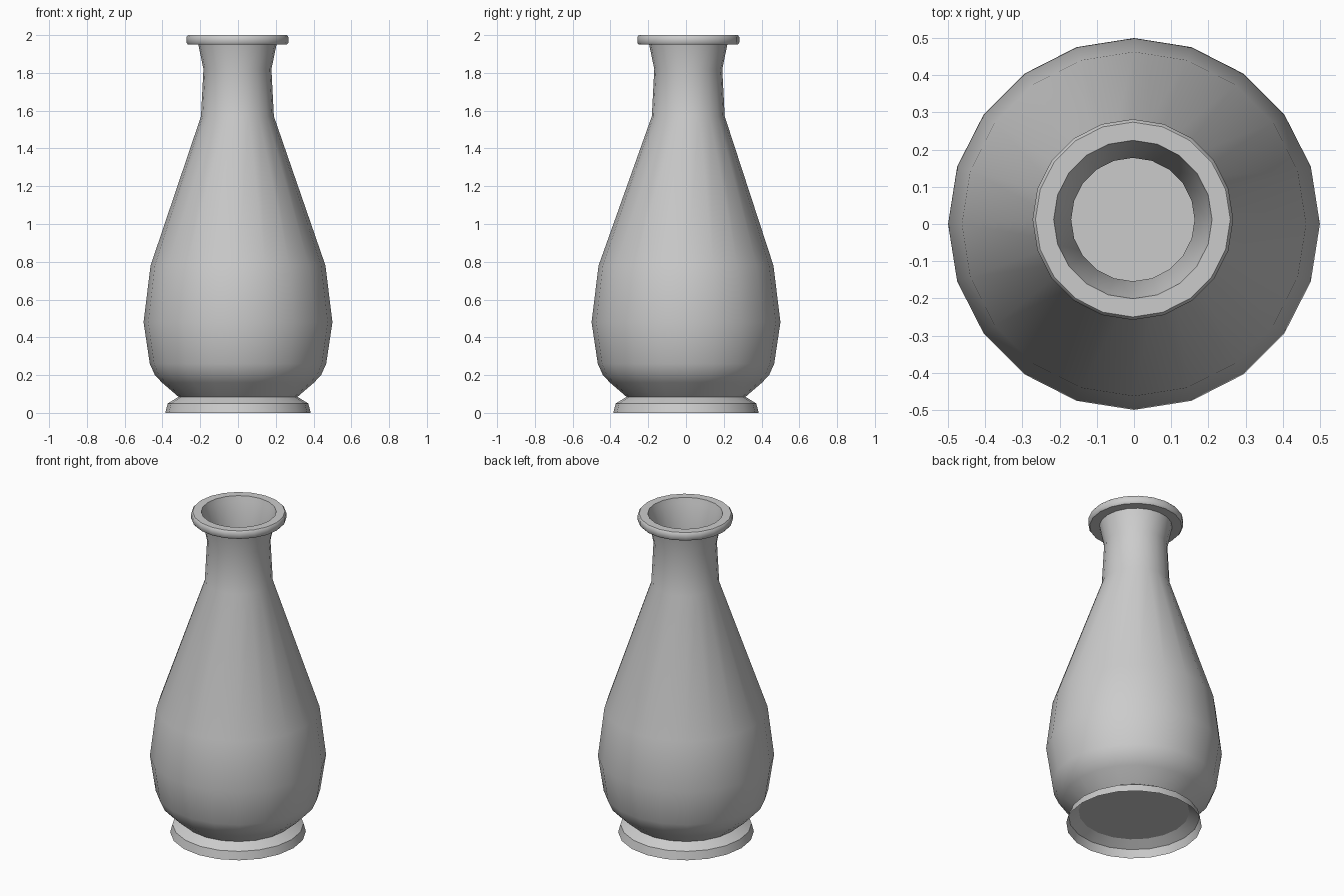
import bpy
import bmesh
import math

if "Cube" in bpy.data.objects:
    bpy.data.objects.remove(bpy.data.objects["Cube"])

SIDES = 20
LEAN = (-0.003, 0.012)   # the neck sits slightly off the body axis


def lathe(name, profile, cap_end=False):
    """Spin (radius, z) points; rings from the neck upward follow the lean."""
    bm = bmesh.new()
    prev = None
    for r, z in profile:
        k = min(1, max(0, (z - 0.78) / 0.79))
        ring = []
        for i in range(SIDES):
            a = 2 * math.pi * i / SIDES
            ring.append(bm.verts.new((r * math.cos(a) + LEAN[0] * k,
                                      r * math.sin(a) + LEAN[1] * k, z)))
        if prev:
            for i in range(SIDES):
                j = (i + 1) % SIDES
                bm.faces.new((prev[i], prev[j], ring[j], ring[i]))
        prev = ring
    if cap_end:
        bm.faces.new(prev)
    mesh = bpy.data.meshes.new(name)
    bm.to_mesh(mesh)
    bm.free()
    obj = bpy.data.objects.new(name, mesh)
    bpy.context.collection.objects.link(obj)
    bpy.ops.object.select_all(action='DESELECT')
    obj.select_set(True)
    bpy.context.view_layer.objects.active = obj
    bpy.ops.object.shade_smooth_by_angle(angle=math.radians(40))
    return obj


# Outer shell: flared hollow foot, belly and neck
outer = [(0.385, 0), (0.372, 0.05), (0.315, 0.085), (0.402, 0.16),
         (0.44, 0.2), (0.467, 0.26), (0.5, 0.48), (0.463, 0.78),
         (0.193, 1.57), (0.18, 1.82), (0.207, 1.95)]
# Flat collar with softened edge
rim = [(0.262, 1.95), (0.27, 1.96), (0.27, 1.99), (0.262, 2.0), (0.213, 2.0)]
# Inner lining down to the inside floor
inner = [(0.205, 1.97), (0.166, 1.82), (0.178, 1.57), (0.448, 0.78),
         (0.485, 0.48), (0.452, 0.26), (0.39, 0.17), (0.31, 0.1)]
lathe("vase_body", outer + rim + inner, cap_end=True)

# Underside floor recessed inside the foot
floor = lathe("base_floor", [(0.315, 0.085)], cap_end=True)
floor.data.flip_normals()
